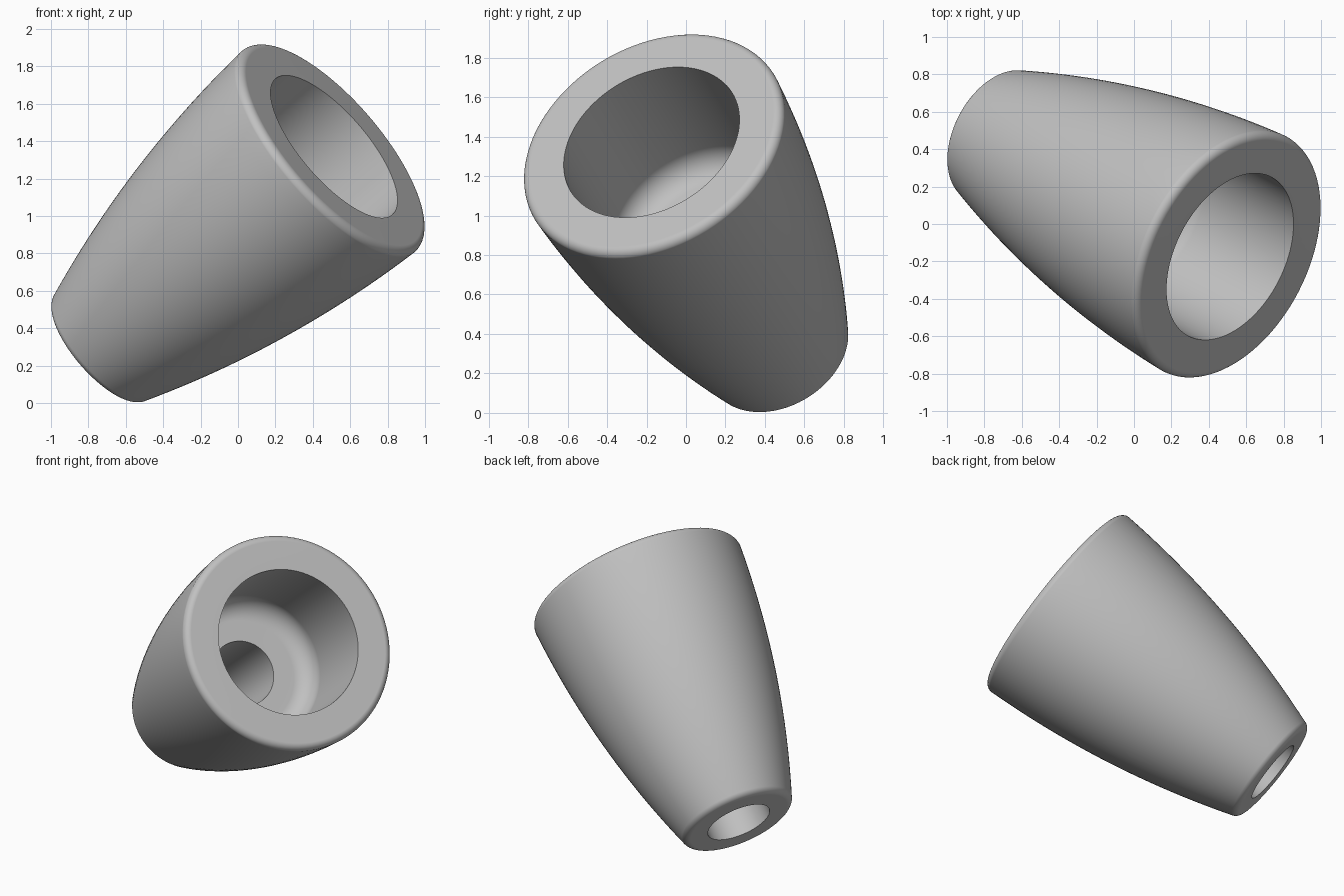
import bpy, bmesh, math
from mathutils import Vector

cube = bpy.data.objects.get("Cube")
if cube:
    bpy.data.objects.remove(cube, do_unlink=True)

grey = bpy.data.materials.new("plain_grey")
grey.use_nodes = True
colour = (0.53, 0.53, 0.53, 1)
grey.diffuse_color = colour
grey.node_tree.nodes["Principled BSDF"].inputs["Base Color"].default_value = colour


def arc(centre_r, centre_z, radius, start, end, steps):
    """Points of an arc in the radius/height plane, angles in degrees."""
    return [(centre_r + radius * math.cos(a), centre_z + radius * math.sin(a))
            for a in (math.radians(start + (end - start) * i / steps)
                      for i in range(steps + 1))]


def bulge(a, b, sag, steps):
    """Points strictly between a and b, bowed outward by sag."""
    a, b = Vector(a), Vector(b)
    d = b - a
    out = Vector((-d.y, d.x)).normalized()
    return [tuple(a + d * t + out * sag * 4 * t * (1 - t))
            for t in (i / steps for i in range(1, steps))]


# Half profile: height 0 is the wide mouth, the narrow end lies below it
LENGTH, CAVITY_R, HOLE_R, FLOOR, FILLET = 1.79, 0.479, 0.212, -0.79, 0.13
mouth_edge = arc(0.664, -0.045, 0.045, 90, 3, 8)
tail_edge = arc(0.33, 0.05 - LENGTH, 0.05, -18, -90, 8)
side = bulge(tail_edge[0], mouth_edge[-1], -0.06, 24)[::-1]
floor_fillet = arc(CAVITY_R - FILLET, FLOOR + FILLET, FILLET, -90, 0, 8)
profile = (mouth_edge + side + tail_edge + [(HOLE_R, -LENGTH), (HOLE_R, FLOOR)]
           + floor_fillet + [(CAVITY_R, 0)])

# Revolve the closed profile into the hollow sleeve
bm = bmesh.new()
verts = [bm.verts.new((r, 0, z)) for r, z in profile]
edges = [bm.edges.new((v, verts[i - 1])) for i, v in enumerate(verts)]
bmesh.ops.spin(bm, geom=verts + edges, axis=(0, 0, 1), cent=(0, 0, 0),
               angle=math.tau, steps=96, use_merge=True)
bmesh.ops.remove_doubles(bm, verts=bm.verts, dist=0.0001)
bmesh.ops.recalc_face_normals(bm, faces=bm.faces)
mesh = bpy.data.meshes.new("tapered_sleeve")
bm.to_mesh(mesh)
bm.free()
mesh.materials.append(grey)

# Tilt the sleeve so its mouth points up, forward and to the left
sleeve = bpy.data.objects.new("tapered_sleeve", mesh)
bpy.context.collection.objects.link(sleeve)
axis = Vector((0.7054, -0.3676, 0.606))
sleeve.rotation_euler = axis.to_track_quat("Z", "Y").to_euler()
sleeve.location = (0.5135, -0.1745, 1.371)

bpy.ops.object.select_all(action="DESELECT")
sleeve.select_set(True)
bpy.context.view_layer.objects.active = sleeve
bpy.ops.object.shade_smooth_by_angle(angle=math.radians(30))
normals = sleeve.modifiers.new("even_shading", "WEIGHTED_NORMAL")
normals.keep_sharp = True
